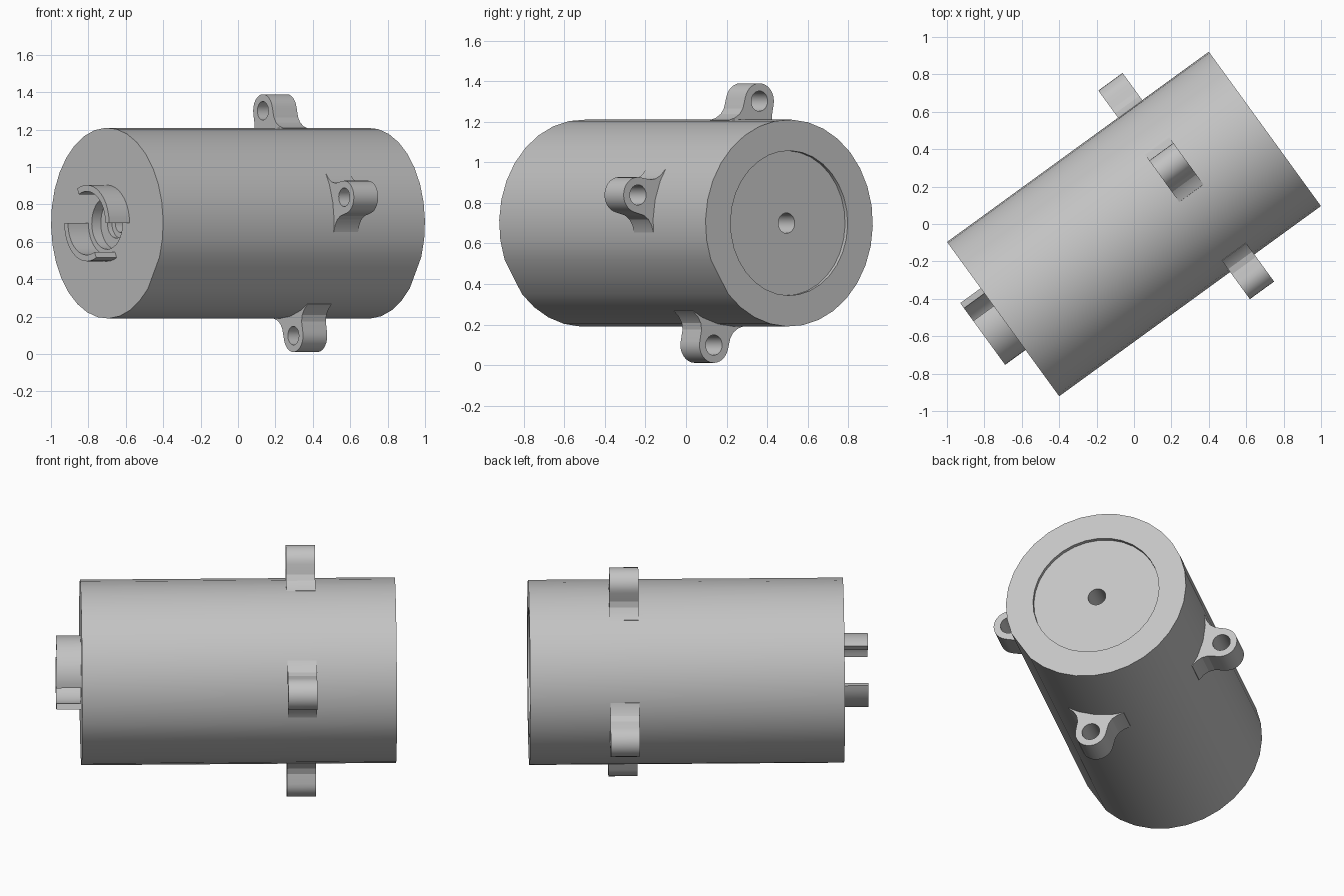
import bpy, bmesh, math
from mathutils import Vector

if "Cube" in bpy.data.objects:
    bpy.data.objects.remove(bpy.data.objects["Cube"], do_unlink=True)

YAW = math.radians(36)      # heading of the cylinder axis
AXIS_Z = 0.70
RADIUS = 0.51
HALF = 0.865
STEPS = 32

grey = bpy.data.materials.new("plain grey")
grey.use_nodes = True
colour = (0.55, 0.55, 0.55, 1)
grey.diffuse_color = colour
grey.node_tree.nodes["Principled BSDF"].inputs["Base Color"].default_value = colour


def polar(u, r, angle):
    """Point at distance u along the axis, r from it, at an angle in radians."""
    return Vector((u, -r * math.cos(angle), r * math.sin(angle)))


def finish(name, bm):
    bmesh.ops.recalc_face_normals(bm, faces=bm.faces)
    mesh = bpy.data.meshes.new(name)
    bm.to_mesh(mesh)
    bm.free()
    mesh.materials.append(grey)
    ob = bpy.data.objects.new(name, mesh)
    bpy.context.collection.objects.link(ob)
    ob.location.z = AXIS_Z
    ob.rotation_euler.z = YAW
    bpy.ops.object.select_all(action="DESELECT")
    ob.select_set(True)
    bpy.context.view_layer.objects.active = ob
    bpy.ops.object.shade_smooth_by_angle(angle=math.radians(20))


def sweep(bm, profile_at, angles, closed):
    """Join closed (u, r) profiles placed at successive angles."""
    rings = [[bm.verts.new(polar(u, r, a)) for u, r in profile_at(i)]
             for i, a in enumerate(angles)]
    pairs = list(zip(rings, rings[1:]))
    if closed:
        pairs.append((rings[-1], rings[0]))
    else:
        bm.faces.new(rings[0])
        bm.faces.new(rings[-1])
    for a, b in pairs:
        for k in range(len(a)):
            n = (k + 1) % len(a)
            bm.faces.new((a[k], a[n], b[n], b[k]))


# Main drum: stepped bore at the front, shallow recess at the rear
def drum_profile(i):
    # one vertex row is pulled onto its chord to form the long flat
    outer = RADIUS * (math.cos(math.tau / STEPS) if i == 0 else 1)
    return [(-HALF, outer), (HALF, outer), (HALF, 0.357), (HALF - 0.022, 0.357),
            (HALF - 0.022, 0.05), (-HALF + 0.09, 0.05), (-HALF + 0.09, 0.08),
            (-HALF + 0.06, 0.08), (-HALF + 0.06, 0.14), (-HALF, 0.14)]


bm = bmesh.new()
flat = math.radians(-32)
sweep(bm, drum_profile, [flat + math.tau * i / STEPS for i in range(STEPS)], True)
finish("drum_body", bm)

# Two curved collar walls standing on the front face
for name, start in (("upper_collar_wall", 0), ("lower_collar_wall", 180)):
    bm = bmesh.new()
    wall = [(-1.0, 0.17), (-1.0, 0.204), (-HALF + 0.01, 0.204), (-HALF + 0.01, 0.17)]
    sweep(bm, lambda i: wall, [math.radians(start + 115 * i / 14) for i in range(15)], False)
    finish(name, bm)

# Mounting lugs: rounded tip with a hole, flaring into the drum
HOLE_R, TIP, U0, U1 = 0.617, 0.088, 0.265, 0.425
flare = [(0.56, 0.09), (0.528, 0.103), (0.503, 0.127), (0.484, 0.16), (0.44, 0.16)]
tip = [(HOLE_R + TIP * math.cos(a), TIP * math.sin(a))
       for a in (math.pi * (i / 14 - 0.5) for i in range(15))]
outline = [(r, -t) for r, t in reversed(flare)] + tip + flare
hole = [(HOLE_R + 0.05 * math.cos(math.tau * i / 20), 0.05 * math.sin(math.tau * i / 20))
        for i in range(20)]

for name, degrees in (("right_lug", 13), ("top_lug", 103), ("left_lug", 193), ("bottom_lug", 283)):
    angle = math.radians(degrees)
    bm = bmesh.new()
    edges = []
    for loop in (outline, hole):
        vs = [bm.verts.new(polar(U0, r, angle) + polar(0, t, angle + math.pi / 2))
              for r, t in loop]
        edges += [bm.edges.new((vs[k - 1], vs[k])) for k in range(len(vs))]
    bmesh.ops.triangle_fill(bm, edges=edges, use_beauty=True, normal=(-1, 0, 0))
    out = bmesh.ops.extrude_face_region(bm, geom=bm.faces[:], use_keep_orig=True)
    moved = [g for g in out["geom"] if isinstance(g, bmesh.types.BMVert)]
    bmesh.ops.translate(bm, verts=moved, vec=(U1 - U0, 0, 0))
    finish(name, bm)
